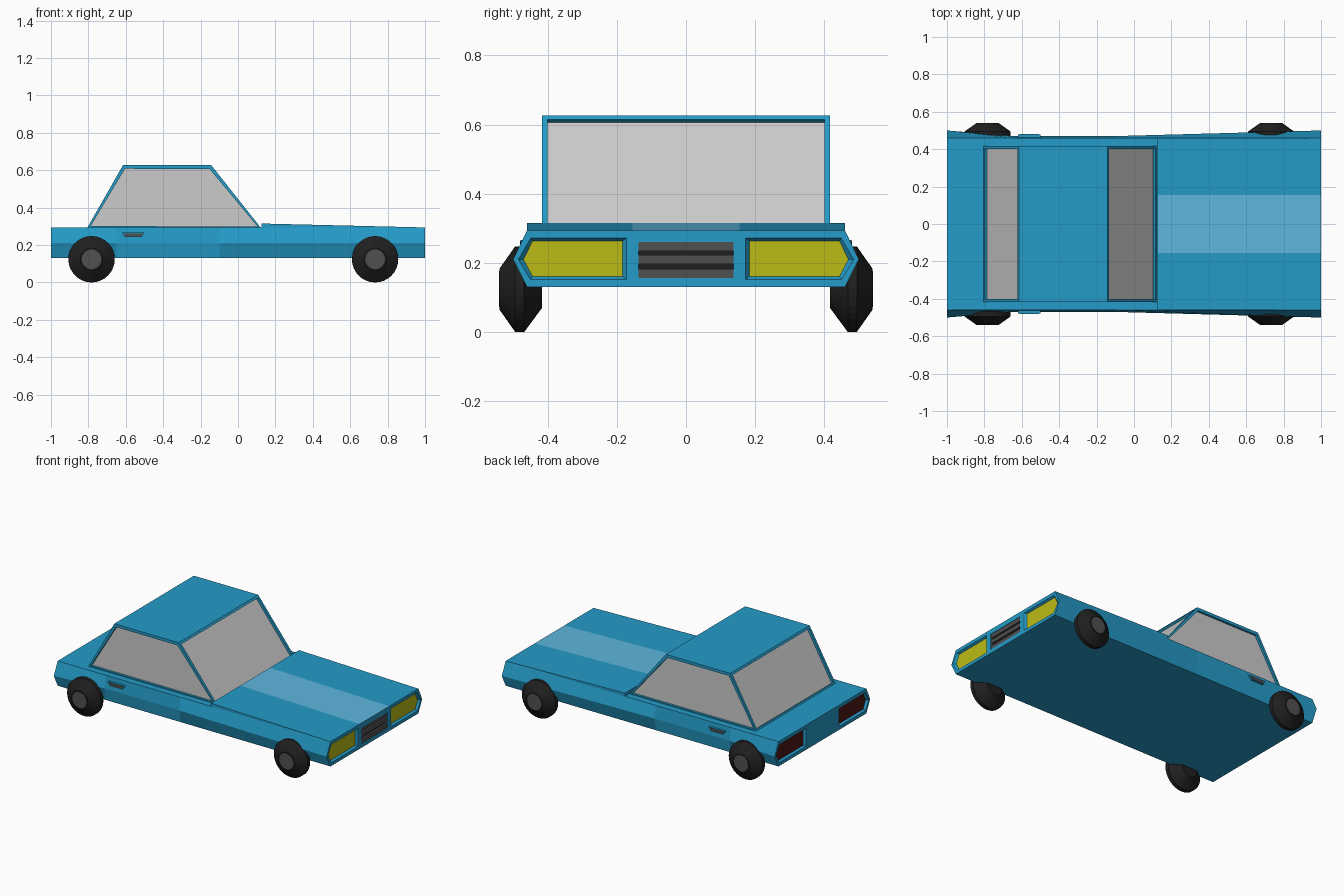
import bpy, bmesh
from math import cos, sin, tau

if "Cube" in bpy.data.objects:
    bpy.data.objects.remove(bpy.data.objects["Cube"])


def material(name, rgb):
    m = bpy.data.materials.new(name)
    m.diffuse_color = (*rgb, 1)
    m.use_nodes = True
    m.node_tree.nodes["Principled BSDF"].inputs["Base Color"].default_value = m.diffuse_color
    return m


BLUE = material("blue_paint", (0.018, 0.33, 0.58))
LIGHT = material("light_blue_paint", (0.11, 0.48, 0.73))
GLASS = material("grey_glass", (0.55, 0.55, 0.55))
YELLOW = material("yellow_lamp", (0.5, 0.5, 0.008))
RED = material("dark_red_lamp", (0.08, 0.008, 0.008))
BLACK = material("black_rubber", (0.014, 0.014, 0.014))
DARK = material("dark_grey", (0.08, 0.08, 0.08))


def finish(bm, name, *mats):
    bmesh.ops.recalc_face_normals(bm, faces=bm.faces)
    me = bpy.data.meshes.new(name)
    bm.to_mesh(me)
    bm.free()
    for m in mats:
        me.materials.append(m)
    ob = bpy.data.objects.new(name, me)
    bpy.context.collection.objects.link(ob)
    return ob


def loft_bm(rings):
    """Closed rings of 3D points joined in order and capped."""
    bm = bmesh.new()
    loops = [[bm.verts.new(p) for p in r] for r in rings]
    n = len(loops[0])
    for a, b in zip(loops, loops[1:]):
        for i in range(n):
            j = (i + 1) % n
            bm.faces.new((a[i], a[j], b[j], b[i]))
    bm.faces.new(loops[0][::-1])
    bm.faces.new(loops[-1])
    bmesh.ops.recalc_face_normals(bm, faces=bm.faces)
    return bm


def loft(name, rings, *mats):
    return finish(loft_bm(rings), name, *mats)


def along_x(pts, x):
    return [(x, y, z) for y, z in pts]


def along_y(pts, y):
    return [(x, y, z) for x, z in pts]


def rect(a0, a1, b0, b1):
    return [(a0, b0), (a1, b0), (a1, b1), (a0, b1)]


def cut(target, cutter):
    mod = target.modifiers.new("recess", 'BOOLEAN')
    mod.operation = 'DIFFERENCE'
    mod.solver = 'EXACT'
    mod.object = cutter
    bpy.context.view_layer.objects.active = target
    bpy.ops.object.modifier_apply(modifier=mod.name)
    bpy.data.objects.remove(cutter)


# Lower body: six-sided section, pinched at the doors
def section(x, w):
    half = [(0.46, 0.13), (w, 0.21), (0.46, 0.294)]
    return along_x(half + [(-y, z) for y, z in half[::-1]], x)


body = loft("body", [section(x, w) for x, w in
                     ((-1, 0.5), (-0.65, 0.47), (-0.1, 0.47), (1, 0.5))], BLUE)

# Lamps set in bevelled recesses, front and rear
lamp_out = [(0.172, 0.272), (0.45, 0.272), (0.486, 0.21), (0.45, 0.151), (0.172, 0.151)]
lamp_in = [(0.184, 0.263), (0.444, 0.263), (0.47, 0.21), (0.444, 0.161), (0.184, 0.161)]
for end, mat, label in ((1, YELLOW, "headlight"), (-1, RED, "tail_light")):
    for s in (1, -1):
        outer = [(s * y, z) for y, z in lamp_out]
        inner = [(s * y, z) for y, z in lamp_in]
        cut(body, loft("cutter", [along_x(outer, end * 1.001),
                                  along_x(inner, end * 0.985)], BLUE))
        loft(label, [along_x(inner, end * 0.98), along_x(inner, end * 0.987)], mat)

# Grille: recess with a back plate and three bars
cut(body, loft("cutter", [along_x(rect(-0.137, 0.137, 0.157, 0.261), x)
                          for x in (0.98, 1.01)], BLUE))
loft("grille_back", [along_x(rect(-0.137, 0.137, 0.157, 0.261), x)
                     for x in (0.975, 0.983)], BLACK)
for z0, z1 in ((0.157, 0.183), (0.197, 0.223), (0.235, 0.261)):
    loft("grille_bar", [along_x(rect(-0.137, 0.137, z0, z1), x)
                        for x in (0.98, 0.997)], DARK)

# Bonnet wedge with a lighter central stripe
wedge = [(0.125, 0.285), (0.125, 0.315), (1, 0.294), (1, 0.285)]
for name, y0, y1, mat in (("bonnet_right", -0.46, -0.155, BLUE),
                          ("bonnet_stripe", -0.155, 0.155, LIGHT),
                          ("bonnet_left", 0.155, 0.46, BLUE)):
    loft(name, [along_y(wedge, y0), along_y(wedge, y1)], mat)

# Cabin: trapezium with four recessed windows
profile = [(-0.807, 0.29), (-0.615, 0.627), (-0.143, 0.627), (0.124, 0.29)]
bm = loft_bm([along_y(profile, -0.416), along_y(profile, 0.416)])
bm.normal_update()
panes = [f for f in bm.faces if abs(f.normal.z) < 0.9]
for f in panes:
    bmesh.ops.inset_individual(bm, faces=[f], thickness=0.022, depth=0)
    bmesh.ops.inset_individual(bm, faces=[f], thickness=0, depth=-0.015)
    f.material_index = 1
finish(bm, "cabin", BLUE, GLASS)

# Door handles: painted block with a grey face
grip = [(-0.62, 0.266), (-0.5, 0.266), (-0.515, 0.242), (-0.605, 0.242)]
face = [(-0.613, 0.263), (-0.507, 0.263), (-0.518, 0.245), (-0.602, 0.245)]
for s in (1, -1):
    loft("door_handle", [along_y(grip, s * 0.45), along_y(grip, s * 0.478)], BLUE)
    loft("door_handle_face", [along_y(face, s * 0.47), along_y(face, s * 0.48)], DARK)


# Wheels: tapered tyre with a flat hub
def circle(cx, r, y):
    return [(cx + r * cos(tau * i / 32), y, 0.124 + r * sin(tau * i / 32))
            for i in range(32)]


for cx in (-0.783, 0.733):
    for s in (1, -1):
        loft("tyre", [circle(cx, r, s * y) for r, y in
                      ((0.055, 0.417), (0.124, 0.468), (0.124, 0.494), (0.06, 0.539))], BLACK)
        loft("hub", [circle(cx, 0.052, s * 0.53), circle(cx, 0.052, s * 0.541)], DARK)
